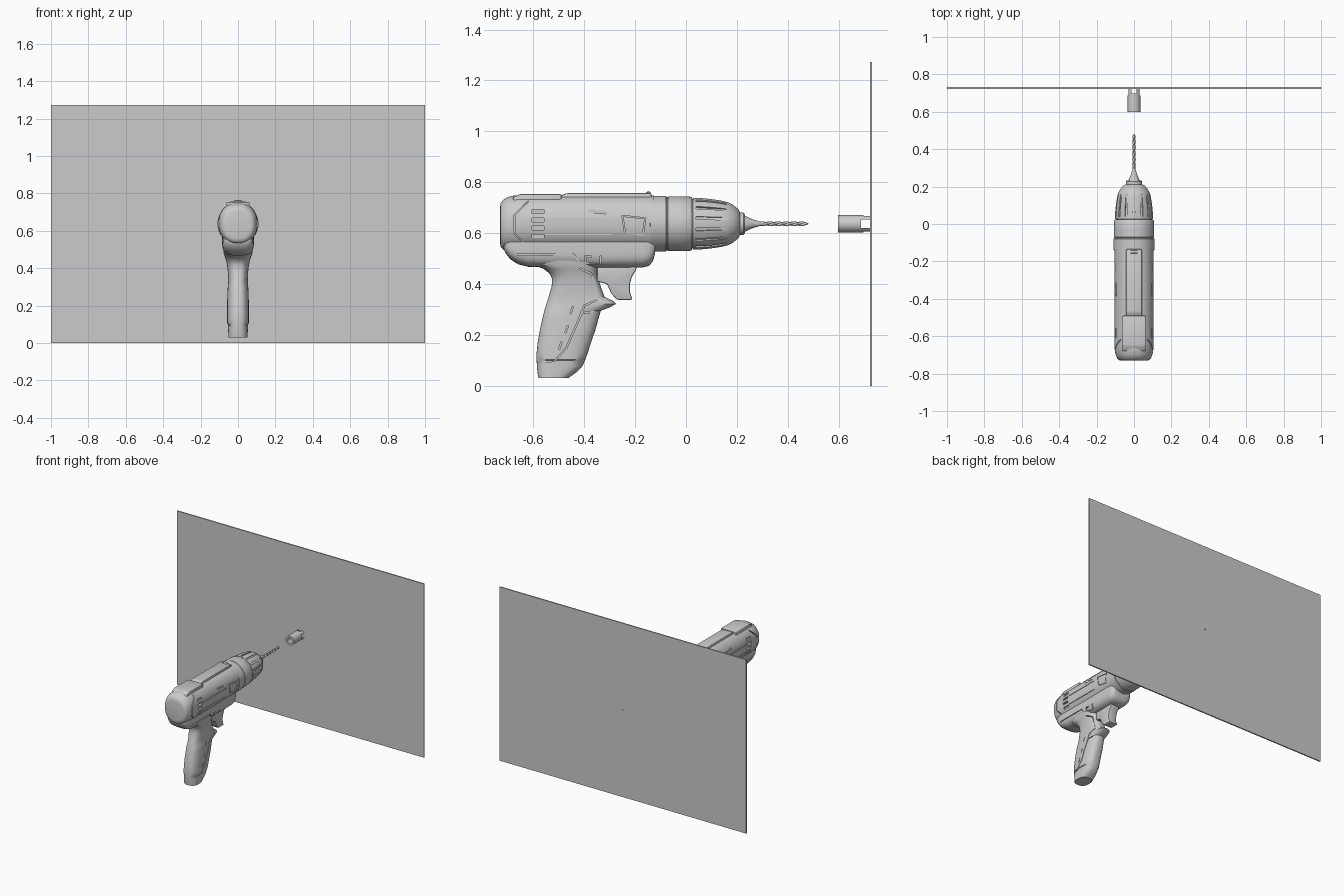
import bpy, bmesh, math
from mathutils import Matrix, Vector

AXIS_Z = 0.637


def add_object(name, bm, angle=35):
    bmesh.ops.recalc_face_normals(bm, faces=bm.faces)
    mesh = bpy.data.meshes.new(name)
    bm.to_mesh(mesh)
    bm.free()
    ob = bpy.data.objects.new(name, mesh)
    bpy.context.collection.objects.link(ob)
    smooth(ob, angle)
    return ob


def smooth(ob, angle=35):
    bpy.ops.object.select_all(action='DESELECT')
    ob.select_set(True)
    bpy.context.view_layer.objects.active = ob
    bpy.ops.object.shade_smooth_by_angle(angle=math.radians(angle))


def skin(name, rings):
    bm = bmesh.new()
    loops = [[bm.verts.new(p) for p in ring] for ring in rings]
    n = len(loops[0])
    for a, b in zip(loops, loops[1:]):
        for i in range(n):
            bm.faces.new((a[i], a[(i + 1) % n], b[(i + 1) % n], b[i]))
    bm.faces.new(loops[0])
    bm.faces.new(loops[-1])
    return add_object(name, bm)


def loft(name, rings, axis, power=2.0, n=56):
    # each ring: position along axis, low, high, half width
    def sp(v):
        return math.copysign(abs(v) ** (2 / power), v)
    out = []
    for t, lo, hi, hw in rings:
        pts = []
        for i in range(n):
            a = 2 * math.pi * i / n
            u, v = hw * sp(math.cos(a)), (lo + hi) / 2 + (hi - lo) / 2 * sp(math.sin(a))
            pts.append((u, t, v) if axis == 'y' else (u, v, t))
        out.append(pts)
    return skin(name, out)


def lathe(name, profile, n=56):
    return loft(name, [(y, AXIS_Z - r, AXIS_Z + r, r) for y, r in profile], 'y', 2, n)


def prism(name, pts, hw, bevel=0.0):
    bm = bmesh.new()
    f = bm.faces.new([bm.verts.new((-hw, y, z)) for y, z in pts])
    ext = bmesh.ops.extrude_face_region(bm, geom=[f])
    bmesh.ops.translate(bm, vec=(2 * hw, 0, 0),
                        verts=[v for v in ext['geom'] if isinstance(v, bmesh.types.BMVert)])
    if bevel:
        bmesh.ops.recalc_face_normals(bm, faces=bm.faces)
        bmesh.ops.bevel(bm, geom=bm.edges[:], offset=bevel, segments=2, affect='EDGES', profile=0.5)
    return add_object(name, bm)


def add_box(bm, centre, size, rot=None):
    m = Matrix.Translation(centre) @ (rot or Matrix()) @ Matrix.Diagonal((*size, 1))
    bmesh.ops.create_cube(bm, size=1, matrix=m)


def add_seam(bm, pts, x0, x1, w=0.005):
    # groove cutters along a side-view polyline, on both sides
    for (ya, za), (yb, zb) in zip(pts, pts[1:]):
        d = Vector((yb - ya, zb - za))
        rot = Matrix.Rotation(math.atan2(d.y, d.x), 4, 'X')
        for s in (-1, 1):
            add_box(bm, (s * (x0 + x1) / 2, (ya + yb) / 2, (za + zb) / 2),
                    (x1 - x0, d.length + w * 0.8, w), rot)


def cut(ob, bm):
    cutter = add_object("cutter", bm)
    cutter.hide_render = True
    mod = ob.modifiers.new("cut", 'BOOLEAN')
    mod.operation, mod.solver, mod.use_self, mod.object = 'DIFFERENCE', 'EXACT', True, cutter
    bpy.context.view_layer.objects.active = ob
    bpy.ops.object.modifier_apply(modifier=mod.name)
    bpy.data.objects.remove(cutter)
    smooth(ob)


# Motor housing with vents, seams and side panel
body = loft("motor_housing", [
    (-0.731, 0.56, 0.70, 0.066), (-0.728, 0.545, 0.718, 0.080), (-0.718, 0.535, 0.731, 0.090),
    (-0.70, 0.53, 0.742, 0.098), (-0.675, 0.528, 0.748, 0.103), (-0.645, 0.527, 0.750, 0.105),
    (-0.40, 0.528, 0.749, 0.105), (-0.125, 0.53, 0.748, 0.105)], 'y', 2.25)
bm = bmesh.new()
for z in (0.685, 0.652, 0.62, 0.588):
    add_seam(bm, [(-0.60, z), (-0.565, z)], 0.088, 0.13, 0.015)
add_seam(bm, [(-0.62, 0.725), (-0.675, 0.67), (-0.675, 0.60), (-0.63, 0.555)], 0.07, 0.13)
add_seam(bm, [(-0.55, 0.655), (-0.29, 0.655)], 0.1, 0.13, 0.006)
add_seam(bm, [(-0.55, 0.595), (-0.29, 0.595)], 0.095, 0.13, 0.004)
add_seam(bm, [(-0.25, 0.668), (-0.16, 0.658), (-0.17, 0.592), (-0.24, 0.602), (-0.25, 0.668)], 0.095, 0.13, 0.004)
add_seam(bm, [(-0.38, 0.688), (-0.32, 0.682)], 0.093, 0.13, 0.012)
cut(body, bm)

# Flat top rail and rear pad
for name, y0, y1, hw, top in (("top_rail", -0.50, -0.135, 0.043, 0.757),
                              ("rear_top_pad", -0.68, -0.49, 0.062, 0.754)):
    prism(name, [(y0, 0.69), (y1, 0.69), (y1, top), (y0 + 0.03, top), (y0, top - 0.012)], hw, 0.006)
prism("top_catch", [(-0.165, 0.745), (-0.14, 0.745), (-0.14, 0.763), (-0.155, 0.763)], 0.02, 0.002)

# Lower housing under the motor
lower = loft("lower_housing", [
    (-0.716, 0.54, 0.59, 0.058), (-0.71, 0.522, 0.60, 0.070), (-0.69, 0.497, 0.61, 0.080),
    (-0.66, 0.478, 0.62, 0.084), (-0.62, 0.468, 0.62, 0.085), (-0.54, 0.466, 0.62, 0.084),
    (-0.30, 0.464, 0.62, 0.084), (-0.17, 0.465, 0.62, 0.084), (-0.145, 0.472, 0.62, 0.082),
    (-0.13, 0.49, 0.61, 0.075), (-0.121, 0.52, 0.60, 0.066)], 'y', 3.2)
bm = bmesh.new()
add_seam(bm, [(-0.66, 0.515), (-0.44, 0.515), (-0.42, 0.485), (-0.32, 0.475)], 0.066, 0.12)
add_seam(bm, [(-0.395, 0.48), (-0.395, 0.507), (-0.375, 0.507)], 0.066, 0.12, 0.007)
add_seam(bm, [(-0.335, 0.48), (-0.335, 0.507)], 0.066, 0.12, 0.007)
cut(lower, bm)

# Handle with grip seams
handle = loft("handle", [
    (0.03, -0.580, -0.463, 0.050), (0.055, -0.584, -0.428, 0.052), (0.08, -0.586, -0.405, 0.053),
    (0.10, -0.587, -0.397, 0.054), (0.104, -0.587, -0.395, 0.058), (0.13, -0.587, -0.386, 0.058),
    (0.17, -0.583, -0.373, 0.058), (0.22, -0.574, -0.356, 0.058), (0.27, -0.563, -0.342, 0.056),
    (0.295, -0.557, -0.335, 0.055), (0.308, -0.553, -0.30, 0.054), (0.322, -0.549, -0.275, 0.054),
    (0.332, -0.546, -0.285, 0.053), (0.35, -0.540, -0.32, 0.053), (0.39, -0.528, -0.335, 0.055),
    (0.42, -0.526, -0.345, 0.059), (0.44, -0.535, -0.35, 0.063), (0.46, -0.56, -0.35, 0.070),
    (0.475, -0.60, -0.35, 0.076), (0.52, -0.62, -0.34, 0.078)], 'z', 2.7)
bm = bmesh.new()
add_seam(bm, [(-0.345, 0.295), (-0.41, 0.285), (-0.47, 0.15), (-0.515, 0.098), (-0.58, 0.094)], 0.042, 0.1)
add_seam(bm, [(-0.415, 0.46), (-0.37, 0.44), (-0.345, 0.34), (-0.40, 0.315), (-0.425, 0.25)], 0.042, 0.1)
for y, z in ((-0.445, 0.31), (-0.465, 0.235), (-0.49, 0.17)):
    add_seam(bm, [(y, z), (y - 0.008, z - 0.025)], 0.046, 0.1)
cut(handle, bm)

# Trigger
prism("trigger", [(-0.35, 0.48), (-0.193, 0.48), (-0.196, 0.455), (-0.212, 0.43), (-0.221, 0.40),
                  (-0.221, 0.37), (-0.210, 0.338), (-0.272, 0.338), (-0.295, 0.365),
                  (-0.31, 0.40), (-0.35, 0.41)], 0.034, 0.006)

# Gear collar: stepped rings
lathe("gear_collar", [(-0.142, 0.09), (-0.14, 0.110), (-0.079, 0.110), (-0.077, 0.105), (-0.072, 0.105),
                      (-0.070, 0.108), (-0.03, 0.108), (0.018, 0.106), (0.024, 0.102), (0.026, 0.08)])

# Chuck with finger grooves
chuck = lathe("chuck", [(0.02, 0.09), (0.028, 0.101), (0.06, 0.101), (0.10, 0.097), (0.14, 0.091),
                        (0.165, 0.085), (0.185, 0.074), (0.205, 0.058), (0.212, 0.045)], 60)
bm = bmesh.new()
for i in range(14):
    a = 2 * math.pi * (i + 0.5) / 14
    rot = Matrix.Rotation(-a, 4, 'Y') @ Matrix.Rotation(-0.09, 4, 'Z')
    rot = Matrix.Rotation(-a, 4, 'Y') @ Matrix.Rotation(0.09, 4, 'Z')
    add_box(bm, (0.105 * math.cos(a), 0.10, AXIS_Z + 0.105 * math.sin(a)), (0.032, 0.12, 0.011), rot)
cut(chuck, bm)

# Chuck nose and tapered jaws
lathe("chuck_nose", [(0.195, 0.044), (0.226, 0.044), (0.232, 0.038), (0.233, 0.028)], 40)
lathe("chuck_jaws", [(0.22, 0.032), (0.235, 0.030), (0.26, 0.018), (0.29, 0.009), (0.305, 0.007)], 24)

# Twisted drill bit
rings = []
for k in range(91):
    t = k / 90
    r = 0.0095 * min(1, (1 - t) * 14 + 0.08)
    ring = []
    for i in range(16):
        a = 2 * math.pi * i / 16
        rr = r * (0.5 + 0.5 * abs(math.cos(a)))
        b = a + t * 3.2 * 2 * math.pi
        ring.append((rr * math.cos(b), 0.285 + 0.197 * t, AXIS_Z + rr * math.sin(b)))
    rings.append(ring)
skin("drill_bit", rings)

# Hollow wall plug with notched end
plug = lathe("wall_plug", [(0.598, 0.034), (0.724, 0.034)], 40)
bm = bmesh.new()
bmesh.ops.create_cone(bm, cap_ends=True, segments=32, radius1=0.019, radius2=0.019, depth=0.3,
                      matrix=Matrix.Translation((0, 0.66, AXIS_Z)) @ Matrix.Rotation(math.pi / 2, 4, 'X'))
add_box(bm, (0, 0.715, AXIS_Z), (0.1, 0.055, 0.033))
add_box(bm, (0, 0.720, AXIS_Z), (0.026, 0.045, 0.1))
cut(plug, bm)

# Wall panel with pilot hole
bm = bmesh.new()
add_box(bm, (0, 0.727, 0.636), (2.0, 0.009, 1.272))
wall = add_object("wall_panel", bm)
bm = bmesh.new()
bmesh.ops.create_cone(bm, cap_ends=True, segments=16, radius1=0.004, radius2=0.004, depth=0.1,
                      matrix=Matrix.Translation((0, 0.727, AXIS_Z)) @ Matrix.Rotation(math.pi / 2, 4, 'X'))
cut(wall, bm)
